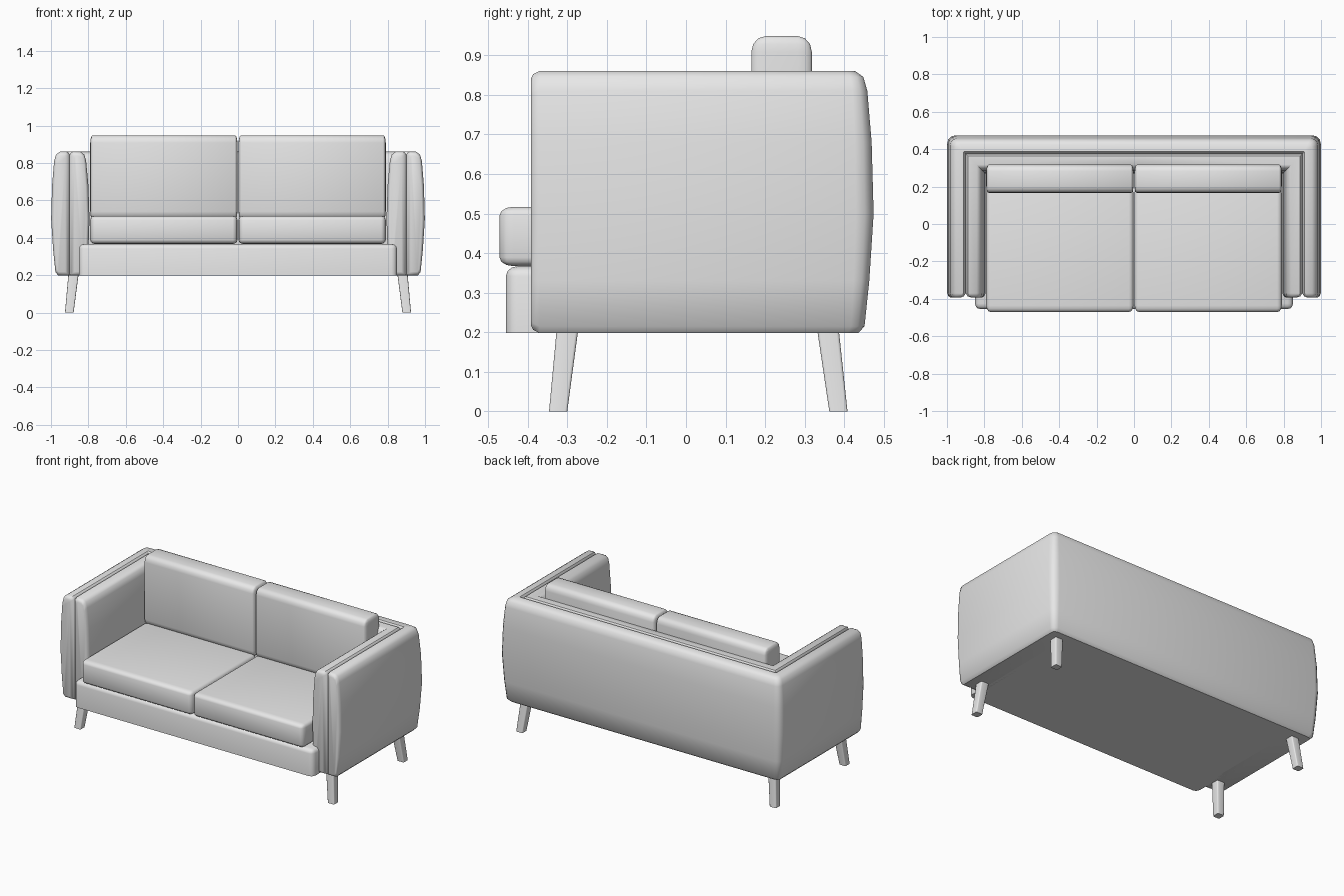
import bpy, bmesh
from mathutils import Vector

cube = bpy.data.objects.get("Cube")
if cube:
    bpy.data.objects.remove(cube, do_unlink=True)

# Single upholstery colour
grey = bpy.data.materials.new("light_grey")
grey.use_nodes = True
grey.diffuse_color = (0.8, 0.8, 0.8, 1)
grey.node_tree.nodes["Principled BSDF"].inputs["Base Color"].default_value = (0.8, 0.8, 0.8, 1)


def finish(bm, name, mirror=False):
    bmesh.ops.recalc_face_normals(bm, faces=bm.faces)
    mesh = bpy.data.meshes.new(name)
    bm.to_mesh(mesh)
    bm.free()
    mesh.materials.append(grey)
    ob = bpy.data.objects.new(name, mesh)
    bpy.context.collection.objects.link(ob)
    if mirror:
        mod = ob.modifiers.new("Mirror", "MIRROR")
        mod.use_clip = True
    bpy.ops.object.select_all(action="DESELECT")
    ob.select_set(True)
    bpy.context.view_layer.objects.active = ob
    bpy.ops.object.shade_smooth_by_angle(angle=0.7)
    return ob


def soft_box(lo, hi, soft, keep=lambda a, b: True):
    """Box from lo to hi with elliptical rounding on edges accepted by keep."""
    lo, hi, soft = Vector(lo), Vector(hi), Vector(soft)
    bm = bmesh.new()
    bmesh.ops.create_cube(bm, size=1)
    edges = [e for e in bm.edges if keep(e.verts[0].co, e.verts[1].co)]
    for v in bm.verts:
        v.co = Vector(((hi[i] - lo[i]) * v.co[i] / soft[i] for i in range(3)))
    bmesh.ops.bevel(bm, geom=edges, offset=1, segments=3, profile=0.5, affect="EDGES")
    for v in bm.verts:
        v.co = Vector((v.co[i] * soft[i] + (lo[i] + hi[i]) / 2 for i in range(3)))
    return bm


def wrap_panel(name, profile, corner):
    """Sweep a profile of (outward offset, height) along one arm and half the back."""
    mid = sum(d for d, z in profile) / len(profile)
    arm_x, front_y, back_y = 0.9, -0.392, 0.375
    stations = [(arm_x, front_y + dy, 1, 0, inset)
                for dy, inset in ((0, 0.02), (0.006, 0.008), (0.022, 0))]
    stations += [(arm_x, back_y, dx, dy, 0) for dx, dy in corner]
    stations.append((0, back_y, 0, 1, 0))
    bm = bmesh.new()
    rings = []
    for x, y, dx, dy, inset in stations:
        ring = []
        for d, z in profile:
            d = mid + (d - mid) * (1 - inset / 0.05)
            z = 0.53 + (z - 0.53) * (1 - inset / 0.33)
            ring.append(bm.verts.new((x + dx * d, y + dy * d, z)))
        rings.append(ring)
    n = len(profile)
    for a, b in zip(rings, rings[1:]):
        for i in range(n):
            j = (i + 1) % n
            bm.faces.new((a[i], a[j], b[j], b[i]))
    bm.faces.new(rings[0])
    finish(bm, name, mirror=True)


# Bulged outer and inner panels meeting at a seam along the top
wrap_panel("outer_panel",
           [(0, 0.198), (0.06, 0.198), (0.076, 0.215), (0.088, 0.33), (0.099, 0.5),
            (0.094, 0.68), (0.083, 0.81), (0.073, 0.845), (0.052, 0.86),
            (0.012, 0.86), (0, 0.845)],
           [(1, 0.55), (0.94, 0.78), (0.78, 0.94), (0.55, 1)])
wrap_panel("inner_panel",
           [(0, 0.198), (-0.075, 0.198), (-0.09, 0.215), (-0.1, 0.33), (-0.106, 0.5),
            (-0.1, 0.68), (-0.088, 0.81), (-0.078, 0.845), (-0.058, 0.86),
            (-0.012, 0.86), (0, 0.845)],
           [(1, 1)])

# Seat base with a flat underside
finish(soft_box((-0.85, -0.455, 0.198), (0.85, 0.36, 0.367), (0.03, 0.03, 0.025),
                lambda a, b: max(a.z, b.z) > 0), "seat_base")

# Cushions and legs, one set per side
for side, tag in ((-1, "right"), (1, "left")):
    x0, x1 = sorted((0.003 * side, 0.79 * side))
    finish(soft_box((x0, -0.471, 0.367), (x1, 0.2, 0.517), (0.025, 0.035, 0.022)),
           tag + "_seat_cushion")
    finish(soft_box((x0, 0.165, 0.5), (x1, 0.318, 0.948), (0.014, 0.035, 0.04)),
           tag + "_back_cushion")
    for end, foot_y, top_y in (("front", -0.323, -0.298), ("back", 0.385, 0.357)):
        bm = soft_box((-0.023, -0.023, 0), (0.023, 0.023, 0.22), (0.006, 0.006, 0.1),
                      lambda a, b: abs(a.z - b.z) > 0.5)
        for v in bm.verts:
            t = v.co.z / 0.22
            grow = 1 + 0.2 * t
            v.co.x = v.co.x * grow + side * (0.902 - 0.024 * t)
            v.co.y = v.co.y * grow + foot_y + (top_y - foot_y) * t
        finish(bm, f"{tag}_{end}_leg")
